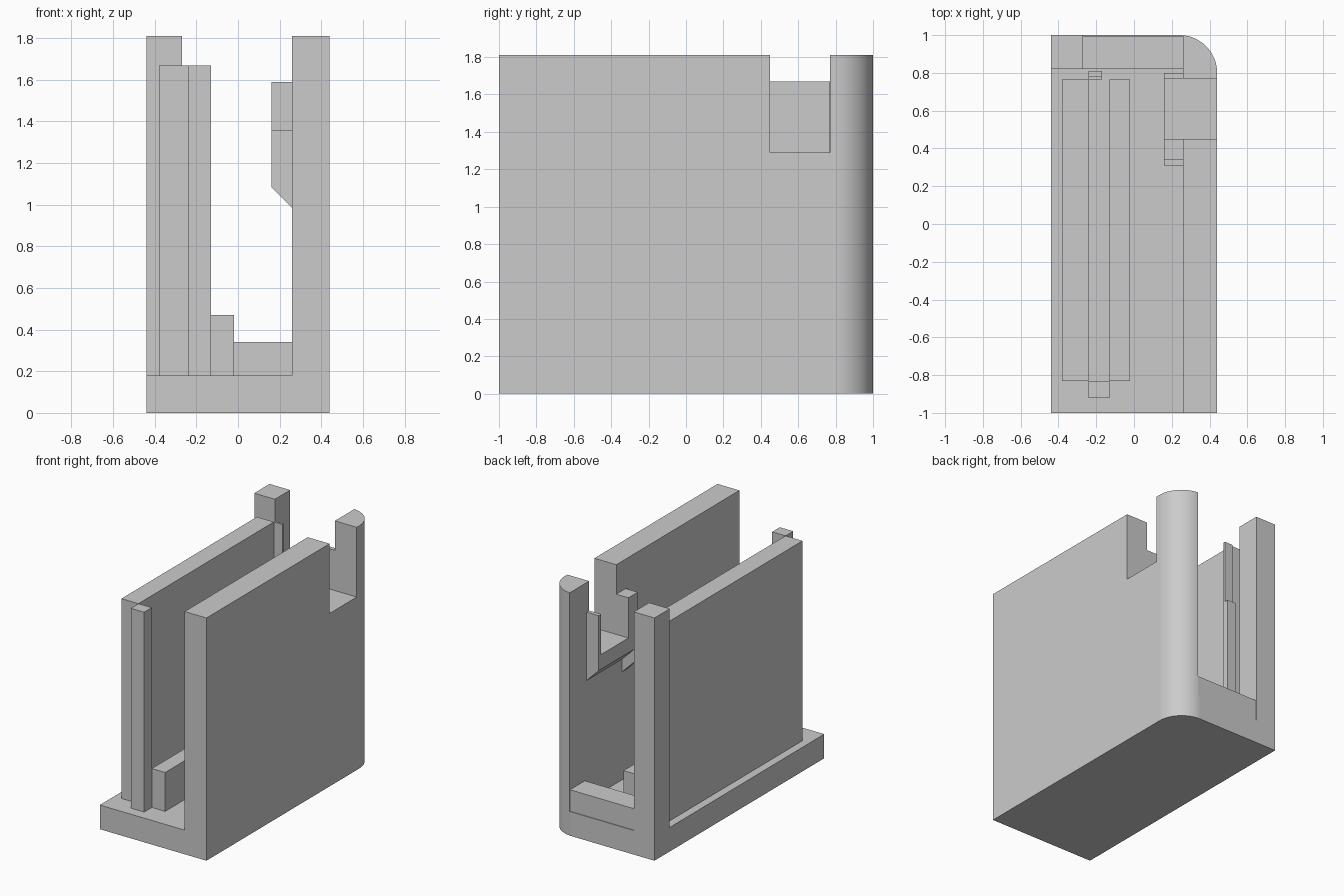
import bpy, bmesh, math
from mathutils import Vector

cube = bpy.data.objects.get("Cube")
if cube:
    bpy.data.objects.remove(cube, do_unlink=True)

GREY = (0.6, 0.6, 0.6, 1)
grey = bpy.data.materials.new("plain grey")
grey.use_nodes = True
grey.diffuse_color = GREY
grey.node_tree.nodes["Principled BSDF"].inputs["Base Color"].default_value = GREY

# Overall extents
HALF_W, HALF_L, TOP = 0.44, 1.0, 1.81
FLOOR, WALL_IN, RADIUS = 0.18, 0.26, 0.2


def prism(name, profile, axis, low, high):
    """Extrude a closed profile along axis: 'z' takes (x, y), 'y' takes (x, z)."""
    bm = bmesh.new()
    put = (lambda a, b: (a, b, low)) if axis == "z" else (lambda a, b: (a, low, b))
    step = Vector((0, 0, high - low)) if axis == "z" else Vector((0, high - low, 0))
    face = bm.faces.new([bm.verts.new(put(a, b)) for a, b in profile])
    out = bmesh.ops.extrude_face_region(bm, geom=[face])
    moved = [g for g in out["geom"] if isinstance(g, bmesh.types.BMVert)]
    bmesh.ops.translate(bm, verts=moved, vec=step)
    bmesh.ops.recalc_face_normals(bm, faces=bm.faces)
    mesh = bpy.data.meshes.new(name)
    bm.to_mesh(mesh)
    bm.free()
    mesh.materials.append(grey)
    obj = bpy.data.objects.new(name, mesh)
    bpy.context.collection.objects.link(obj)
    return obj


def box(name, x, y, z):
    (x0, x1), (y0, y1) = x, y
    return prism(name, [(x0, y0), (x1, y0), (x1, y1), (x0, y1)], "z", *z)


def corner(start, end, count):
    """Points on the rounded back corner between two angles."""
    for i in range(count + 1):
        a = start + (end - start) * i / count
        yield (HALF_W - RADIUS + RADIUS * math.cos(a),
               HALF_L - RADIUS + RADIUS * math.sin(a))


# Base slab and tall side wall share the rounded back corner
split = math.acos((WALL_IN - HALF_W + RADIUS) / RADIUS)
base = prism("base", [(-HALF_W, -HALF_L), (WALL_IN, -HALF_L),
                      *corner(split, math.pi / 2, 2), (-HALF_W, HALF_L)],
             "z", 0, FLOOR)
wall = prism("side_wall", [(WALL_IN, -HALF_L), (HALF_W, -HALF_L),
                           *corner(0, split, 20)], "z", 0, TOP)

# Notch in the top of the side wall
cutter = box("notch_cutter", (0.1, 0.6), (0.45, 0.77), (1.29, 2))
cutter.hide_render = True
cutter.hide_viewport = True
cut = wall.modifiers.new("notch", "BOOLEAN")
cut.operation = "DIFFERENCE"
cut.solver = "EXACT"
cut.object = cutter

# Back frame
box("back_post", (-HALF_W, -0.27), (0.82, HALF_L), (FLOOR, TOP))
box("back_sill", (-0.27, WALL_IN), (0.82, 0.995), (FLOOR, 0.34))

# Slot for an upright panel: wall, low rail and end stops
box("inner_wall", (-0.38, -0.24), (-0.83, 0.765), (FLOOR, 1.67))
box("low_rail", (-0.13, -0.02), (-0.83, 0.765), (FLOOR, 0.47))
box("front_stop", (-0.24, -0.13), (-0.92, -0.83), (FLOOR, 1.67))
box("back_stop_tall", (-0.24, -0.17), (0.765, 0.78), (FLOOR, 1.67))
box("back_stop_short", (-0.24, -0.17), (0.78, 0.81), (FLOOR, 1.19))


# Ledge parts on the inside of the side wall, with sloping undersides
def bracket(name, y, bottom, top, x=0.16):
    rise = WALL_IN - x
    prism(name, [(WALL_IN, bottom), (WALL_IN, top), (x, top), (x, bottom + rise)],
          "y", *y)


bracket("ledge", (0.45, 0.77), 1.08, 1.29)
bracket("ledge_front_stop", (0.34, 0.45), 1.08, 1.59)
bracket("ledge_back_stop", (0.77, 0.8), 1.08, 1.59)
bracket("ledge_lower_tab", (0.31, 0.38), 0.985, 1.36)

# Smooth the rounded corner, keeping flat faces flat
bpy.ops.object.select_all(action="DESELECT")
for obj in (wall, base):
    obj.select_set(True)
bpy.context.view_layer.objects.active = wall
bpy.ops.object.shade_smooth_by_angle(angle=math.radians(30))
for obj in (wall, base):
    obj.modifiers.new("weighted_normals", "WEIGHTED_NORMAL").keep_sharp = True
